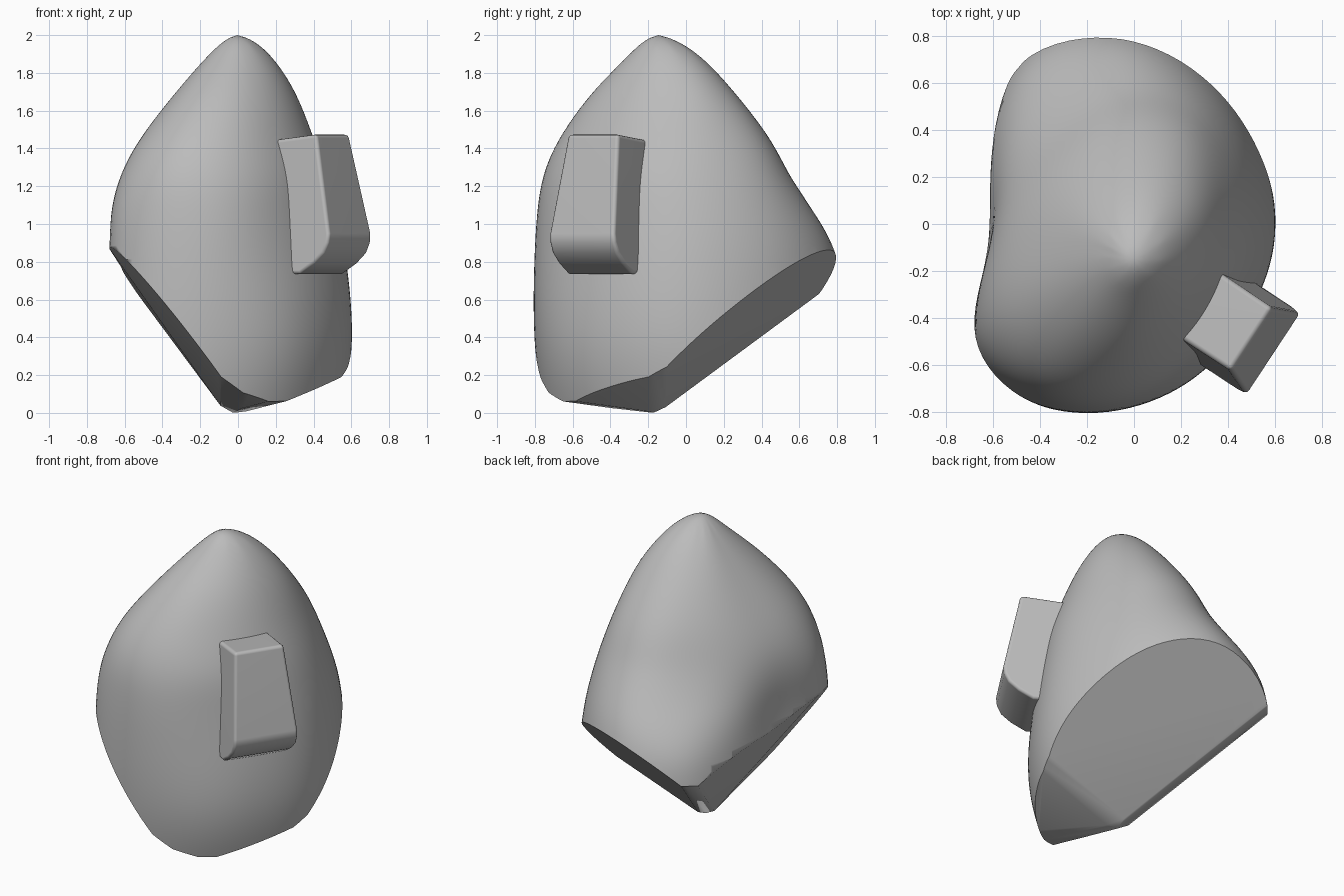
import bpy, bmesh, math
from mathutils import Vector

cube = bpy.data.objects.get("Cube")
if cube:
    bpy.data.objects.remove(cube, do_unlink=True)

grey = bpy.data.materials.new("stone_grey")
grey.use_nodes = True
COLOUR = (0.5, 0.5, 0.5, 1)
grey.diffuse_color = COLOUR
grey.node_tree.nodes["Principled BSDF"].inputs["Base Color"].default_value = COLOUR


def make_object(name, bm):
    bmesh.ops.recalc_face_normals(bm, faces=bm.faces)
    mesh = bpy.data.meshes.new(name)
    bm.to_mesh(mesh)
    bm.free()
    mesh.materials.append(grey)
    obj = bpy.data.objects.new(name, mesh)
    bpy.context.collection.objects.link(obj)
    bpy.ops.object.select_all(action='DESELECT')
    obj.select_set(True)
    bpy.context.view_layer.objects.active = obj
    return obj


def shade(obj, degrees):
    bpy.ops.object.shade_smooth_by_angle(angle=math.radians(degrees))
    mod = obj.modifiers.new("normals", 'WEIGHTED_NORMAL')
    mod.keep_sharp = True


# Boulder: horizontal sections as (height, radii in hundredths, every 30 degrees from +x)
SECTIONS = [
    (-0.4, "45 65 80 92 95 72 65 80 70 50 40 40"),
    (0.05, "60 69 80 92 95 72 62 80 75 64 58 55"),
    (0.4, "66 71 82 94 95 70 60 80 78 69 65 61"),
    (0.8, "62 67 80 96 93 64 49 78 77 69 60 57"),
    (1.05, "57 62 73 83 66 57 54 76 75 68 57 53"),
    (1.25, "52 56 66 66 53 50 53 68 73 65 55 50"),
    (1.45, "44 49 58 56 45 41 43 56 64 57 47 43"),
    (1.7, "35 40 40 35 29 26 26 32 41 41 36 34"),
    (1.9, "23 23 21 16 12 11 10 12 16 20 21 22"),
]
bm = bmesh.new()
rings = []
for z, radii in SECTIONS:
    ring = []
    for i, r in enumerate(radii.split()):
        a = math.radians(30 * i)
        r = float(r) * 0.0105
        ring.append(bm.verts.new((-0.05 + r * math.cos(a), -0.1 + r * math.sin(a), z)))
    rings.append(ring)
for low, high in zip(rings, rings[1:]):
    for i in range(12):
        j = (i + 1) % 12
        bm.faces.new((low[i], low[j], high[j], high[i]))
bm.faces.new(rings[0])
tip = bm.verts.new((0, -0.16, 2.04))
for i in range(12):
    bm.faces.new((rings[-1][i], rings[-1][(i + 1) % 12], tip))
boulder = make_object("boulder", bm)
sub = boulder.modifiers.new("smooth", 'SUBSURF')
sub.levels = 3
bpy.ops.object.modifier_apply(modifier=sub.name)

# Flat underside facets meeting near the lowest point, with softened folds
foot = Vector((-0.05, -0.15, -0.022))
back = Vector((0.35, 0.93, -1)).normalized()
flank = Vector((0.36, 0.06, -1)).normalized()
front = Vector((-0.2, -0.25, -1)).normalized()
corner = Vector((-1.3, -0.26, -1)).normalized()
side = Vector((-1.4, -0.03, -1)).normalized()
cuts = [(n, 0) for n in (back, flank, front, corner, side)]
for a, b, depth in ((back, flank, 0.018), (flank, front, 0.018), (front, corner, 0.025),
                    (side, back, 0.04)):
    cuts.append(((a + b).normalized(), depth))
bm = bmesh.new()
bm.from_mesh(boulder.data)
peak = max(v.co.z for v in bm.verts)
bmesh.ops.translate(bm, verts=bm.verts, vec=(0, 0, 2 - peak))
for normal, depth in cuts:
    bmesh.ops.bisect_plane(bm, geom=bm.verts[:] + bm.edges[:] + bm.faces[:], dist=1e-5,
                           plane_co=foot - normal * depth, plane_no=normal, clear_outer=True)
    bmesh.ops.holes_fill(bm, edges=[e for e in bm.edges if e.is_boundary], sides=0)
bmesh.ops.recalc_face_normals(bm, faces=bm.faces)
bm.to_mesh(boulder.data)
bm.free()
shade(boulder, 50)

# Tapered block projecting from the front corner: profile (outward, height)
PROFILE = [(0.2, 1.42), (0.69, 1.475), (0.8, 0.95), (0.795, 0.9), (0.77, 0.845),
           (0.71, 0.79), (0.62, 0.735), (0.2, 0.735)]
out = Vector((0.835, -0.55, 0))
along = Vector((0.55, 0.835, 0))
bm = bmesh.new()
ends = []
for s in (-1, 1):
    ring = []
    for o, z in PROFILE:
        half = 0.16 + 0.05 * min(1, (1.475 - z) / 0.55)
        ring.append(bm.verts.new(out * o + along * (s * half - 0.135) + Vector((0, 0, z))))
    ends.append(ring)
    bm.faces.new(ring)
for i in range(len(PROFILE)):
    j = (i + 1) % len(PROFILE)
    bm.faces.new((ends[0][i], ends[0][j], ends[1][j], ends[1][i]))
bmesh.ops.recalc_face_normals(bm, faces=bm.faces)
sharp = [e for e in bm.edges if e.calc_face_angle(0) > math.radians(45)]
bmesh.ops.bevel(bm, geom=sharp, offset=0.02, segments=3, profile=0.5, affect='EDGES')
block = make_object("block", bm)
shade(block, 40)
